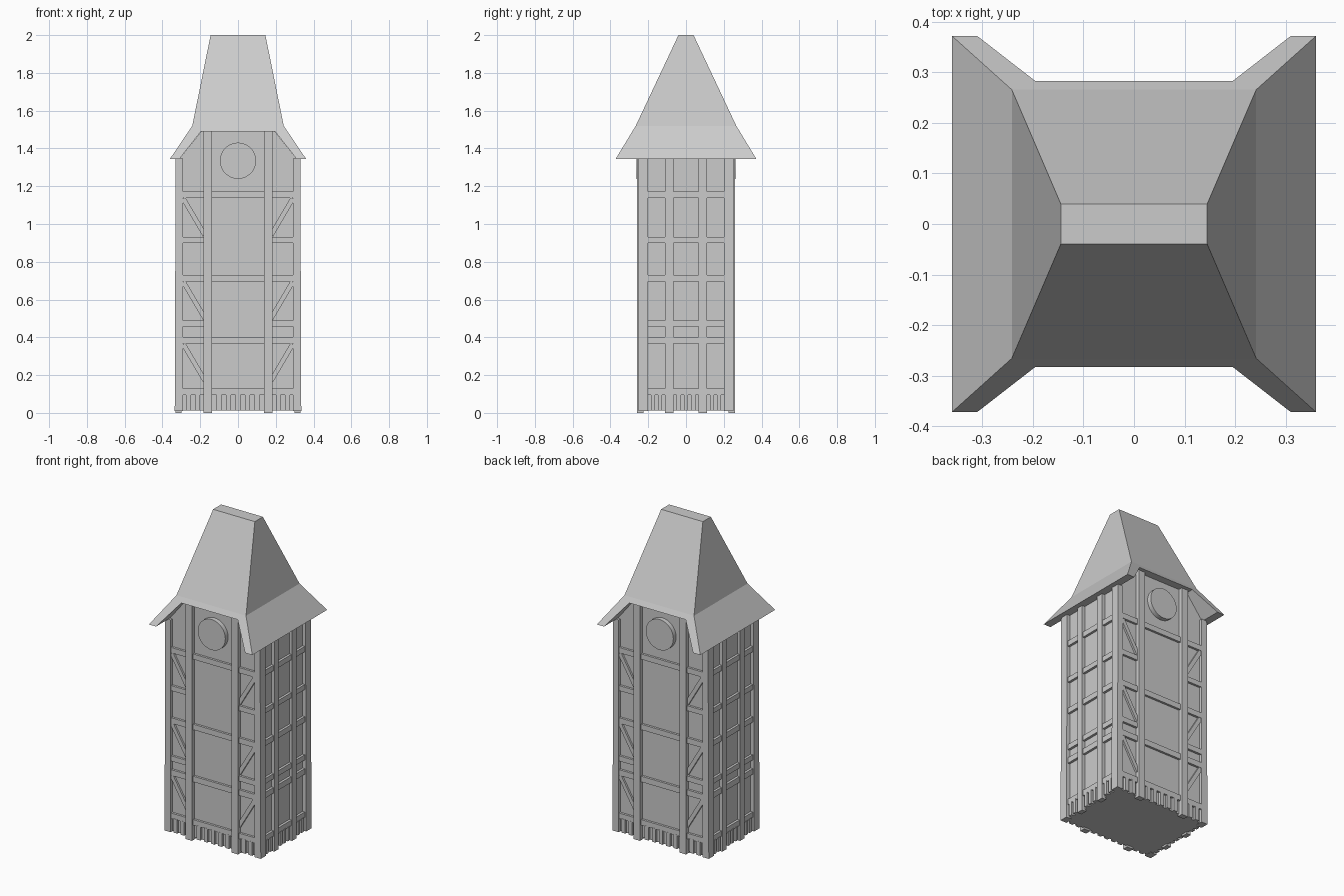
import bpy, bmesh
from math import atan2, hypot, pi
from mathutils import Matrix, Vector

if "Cube" in bpy.data.objects:
    bpy.data.objects.remove(bpy.data.objects["Cube"])

WX, WY = 0.31, 0.235      # wall planes
PX, PY = 0.33, 0.255      # timber outer faces


def finish(name, bm):
    bmesh.ops.recalc_face_normals(bm, faces=bm.faces)
    me = bpy.data.meshes.new(name)
    bm.to_mesh(me)
    bm.free()
    ob = bpy.data.objects.new(name, me)
    bpy.context.collection.objects.link(ob)
    return ob


def box(bm, x0, x1, y0, y1, z0, z1):
    m = Matrix.Translation(((x0 + x1) / 2, (y0 + y1) / 2, (z0 + z1) / 2)) \
        @ Matrix.Diagonal((x1 - x0, y1 - y0, z1 - z0, 1))
    bmesh.ops.create_cube(bm, size=1, matrix=m)


def front_box(bm, x0, x1, z0, z1, out=PY):
    # same timber on front and back
    box(bm, x0, x1, -out, -WY + 0.01, z0, z1)
    box(bm, x0, x1, WY - 0.01, out, z0, z1)


def side_box(bm, y0, y1, z0, z1, out=PX):
    # same timber on left and right
    box(bm, -out, -WX + 0.01, y0, y1, z0, z1)
    box(bm, WX - 0.01, out, y0, y1, z0, z1)


# Tower walls: gabled profile extruded front to back
bm = bmesh.new()
half = [(WX, 0.012), (WX, 1.345), (0.195, 1.49)]
profile = half + [(-x, z) for x, z in reversed(half)]
f = bm.faces.new([bm.verts.new((x, -WY, z)) for x, z in profile])
ext = bmesh.ops.extrude_face_region(bm, geom=[f])
bmesh.ops.translate(bm, vec=(0, 2 * WY, 0),
                    verts=[v for v in ext["geom"] if isinstance(v, bmesh.types.BMVert)])
finish("tower_walls", bm)

# Corner posts
bm = bmesh.new()
for sx in (-1, 1):
    for sy in (-1, 1):
        xs = sorted((sx * 0.292, sx * PX))
        ys = sorted((sy * 0.2, sy * 0.252))
        box(bm, *xs, *ys, 0.01, 1.346)
for v in bm.verts:              # slight splay at the foot
    if v.co.z < 0.1 and abs(v.co.x) > 0.32:
        v.co.x *= 1.015
finish("corner_posts", bm)

# Wall posts
bm = bmesh.new()
for s in (-1, 1):
    front_box(bm, *sorted((s * 0.138, s * 0.182)), 0.0, 1.49, 0.26)
    side_box(bm, *sorted((s * 0.067, s * 0.11)), 0.0, 1.346)
finish("wall_posts", bm)

# Horizontal rails
bm = bmesh.new()
levels = [(1.138, 1.172), (0.9, 0.932), (0.695, 0.73),
          (0.457, 0.49), (0.367, 0.403), (0.095, 0.13)]
for z0, z1 in levels:
    side_box(bm, -0.205, 0.205, z0, z1, 0.325)
    for s in (-1, 1):
        front_box(bm, *sorted((s * 0.175, s * 0.295)), z0, z1, 0.249)
for i in (0, 2, 4, 5):
    front_box(bm, -0.145, 0.145, *levels[i], 0.249)
finish("rails", bm)

# Diagonal braces in the outer bays of front and back
bm = bmesh.new()
for top, bottom in ((1.13, 0.945), (0.69, 0.505), (0.36, 0.175)):
    for s in (-1, 1):
        a, b = Vector((s * 0.287, 0, top)), Vector((s * 0.178, 0, bottom))
        d = a - b
        for y in (-0.238, 0.238):
            m = Matrix.Translation((a + b) / 2 + Vector((0, y, 0))) \
                @ Matrix.Rotation(atan2(d.x, d.z), 4, 'Y') \
                @ Matrix.Diagonal((0.025, 0.018, d.length + 0.01, 1))
            bmesh.ops.create_cube(bm, size=1, matrix=m)
finish("diagonal_braces", bm)

# Short plinth studs
bm = bmesh.new()
for x in (-0.261, -0.213, -0.1, -0.05, 0, 0.05, 0.1, 0.213, 0.261):
    front_box(bm, x - 0.013, x + 0.013, 0.012, 0.1, 0.25)
for y in (-0.175, -0.137, -0.038, 0, 0.038, 0.137, 0.175):
    side_box(bm, y - 0.011, y + 0.011, 0.012, 0.1, 0.328)
finish("plinth_studs", bm)

# Clock discs
bm = bmesh.new()
for y in (-0.248, 0.248):
    bmesh.ops.create_cone(bm, cap_ends=True, segments=32, radius1=0.096,
                          radius2=0.096, depth=0.03,
                          matrix=Matrix.Translation((0, y, 1.335)) @ Matrix.Rotation(pi / 2, 4, 'X'))
clock = finish("clock_faces", bm)
for o in bpy.context.selected_objects:
    o.select_set(False)
bpy.context.view_layer.objects.active = clock
clock.select_set(True)
bpy.ops.object.shade_smooth_by_angle()

# Flared roof with a raised opening at front and back
bm = bmesh.new()


def pair(x, y, z):
    # four mirrored points keyed by side signs
    return {(sx, sy): bm.verts.new((sx * x, sy * y, z)) for sx in (-1, 1) for sy in (-1, 1)}


ridge = pair(0.145, 0.04, 2.0)
knee = pair(0.242, 0.266, 1.52)
eave = pair(0.36, 0.372, 1.345)
lip = pair(0.31, 0.372, 1.345)
arch = pair(0.196, 0.2835, 1.49)
order = [(-1, -1), (1, -1), (1, 1), (-1, 1)]
bm.faces.new([ridge[k] for k in order])
for a, b in zip(order, order[1:] + order[:1]):
    bm.faces.new((knee[a], knee[b], ridge[b], ridge[a]))
for s in (-1, 1):
    f, g = (s, -1), (s, 1)
    l, r = (-1, s), (1, s)
    bm.faces.new((eave[f], eave[g], knee[g], knee[f]))
    bm.faces.new((eave[f], eave[g], lip[g], lip[f]))
    bm.faces.new((lip[f], lip[g], arch[g], arch[f]))
    bm.faces.new((eave[l], lip[l], arch[l], arch[r], lip[r], eave[r], knee[r], knee[l]))
bm.faces.new([arch[k] for k in order])
finish("roof", bm)
